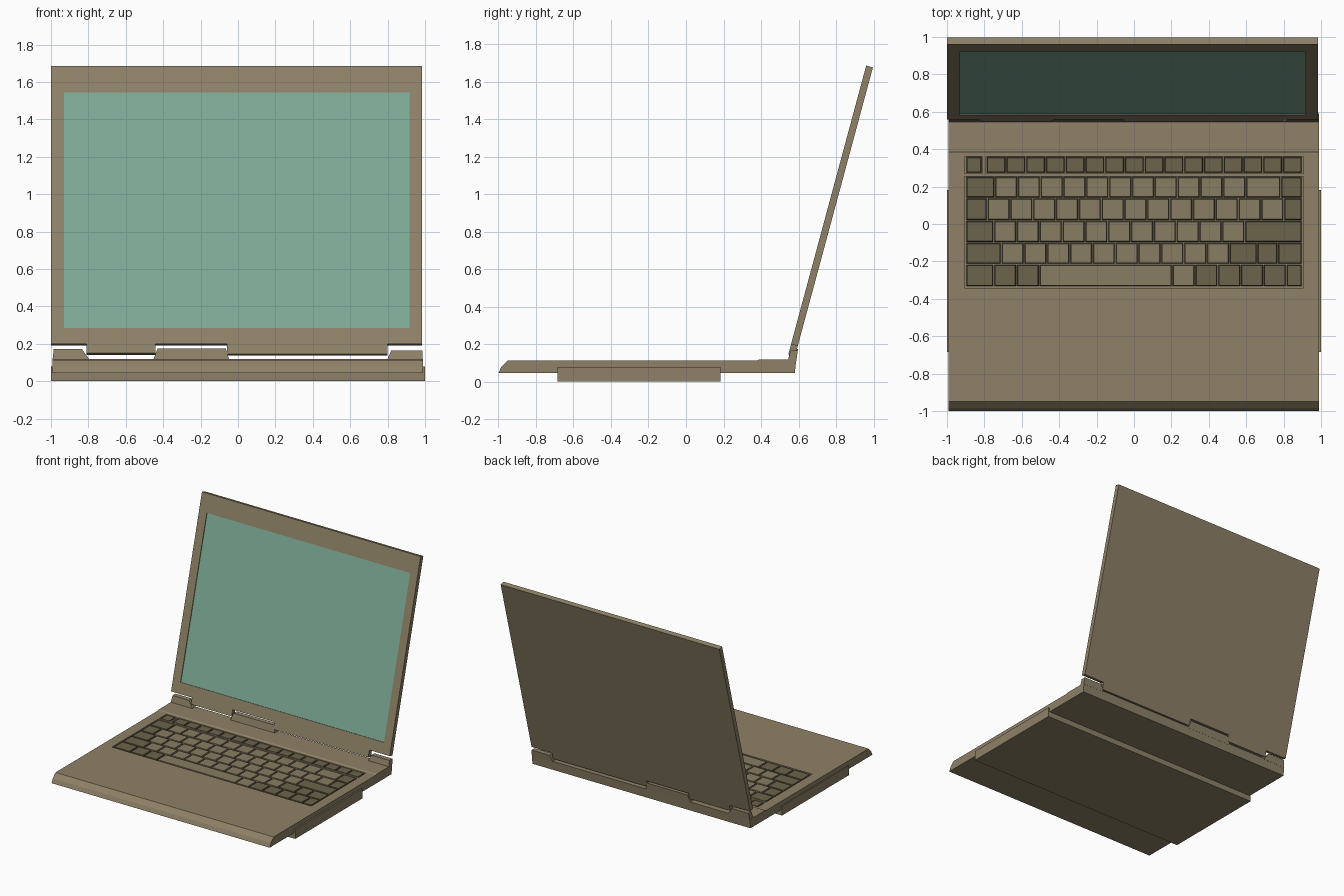
import bpy, bmesh, math
from mathutils import Matrix, Vector

if "Cube" in bpy.data.objects:
    bpy.data.objects.remove(bpy.data.objects["Cube"])


def material(name, rgb):
    m = bpy.data.materials.new(name)
    m.diffuse_color = (*rgb, 1)
    m.use_nodes = True
    m.node_tree.nodes["Principled BSDF"].inputs["Base Color"].default_value = m.diffuse_color
    return m


BODY = material("body_tan", (0.27, 0.22, 0.135))
KEY_LIGHT = material("key_light", (0.25, 0.205, 0.125))
KEY_DARK = material("key_dark", (0.15, 0.125, 0.07))
SCREEN = material("screen_green", (0.21, 0.41, 0.31))


def finish(name, bm, mat):
    bmesh.ops.recalc_face_normals(bm, faces=bm.faces)
    me = bpy.data.meshes.new(name)
    bm.to_mesh(me)
    bm.free()
    me.materials.append(mat)
    ob = bpy.data.objects.new(name, me)
    bpy.context.collection.objects.link(ob)
    return ob


def prism(name, pts, axis, a, b, mat):
    """Extrude a 2D outline from a to b: (y, z) along x, or (x, z) along y."""
    bm = bmesh.new()
    place = (lambda p: (a, *p)) if axis == "x" else (lambda p: (p[0], a, p[1]))
    face = bm.faces.new([bm.verts.new(place(p)) for p in pts])
    ext = bmesh.ops.extrude_face_region(bm, geom=[face])["geom"]
    move = Vector((b - a, 0, 0) if axis == "x" else (0, b - a, 0))
    bmesh.ops.translate(bm, vec=move,
                        verts=[g for g in ext if isinstance(g, bmesh.types.BMVert)])
    return finish(name, bm, mat)


def add_box(bm, x0, x1, y0, y1, z0, z1, taper=0.0):
    r = bmesh.ops.create_cube(bm, size=1)
    for v in r["verts"]:
        t = taper if v.co.z > 0 else 0
        v.co = ((x1 - t if v.co.x > 0 else x0 + t),
                (y1 - t if v.co.y > 0 else y0 + t),
                (z1 if v.co.z > 0 else z0))


def box(name, *dims, mat=BODY):
    bm = bmesh.new()
    add_box(bm, *dims)
    return finish(name, bm, mat)


def cut(target, *dims):
    cutter = box("cutter", *dims)
    cutter.hide_render = True
    mod = target.modifiers.new("recess", "BOOLEAN")
    mod.operation, mod.solver, mod.object = "DIFFERENCE", "EXACT", cutter
    bpy.context.view_layer.objects.active = target
    bpy.ops.object.modifier_apply(modifier=mod.name)
    bpy.data.objects.remove(cutter)


# Base shell with chamfered front edge and recessed key wells
base = prism("base", [(-1, 0.045), (-0.985, 0.078), (-0.95, 0.114), (0.38, 0.114),
                      (0.39, 0.119), (0.588, 0.119), (0.58, 0.045)],
             "x", -0.992, 0.988, BODY)
for well in [(-0.905, -0.81, 0.27, 0.362), (-0.795, 0.905, 0.27, 0.362),
             (-0.905, 0.905, -0.343, 0.255)]:
    cut(base, *well, 0.083, 0.2)

# Slab under the base
box("bottom_slab", -1, 1, -0.685, 0.183, 0, 0.078)

# Hinge blocks along the back, leaning with the lid
for name, x0, x1, x2, x3, top in [("hinge_left", -0.992, -0.79, -0.835, -0.985, 0.172),
                                  ("hinge_middle", -0.455, -0.045, -0.065, -0.43, 0.175),
                                  ("hinge_right", 0.795, 0.988, 0.985, 0.82, 0.165)]:
    hinge = prism(name, [(x0, 0.11), (x1, 0.11), (x2, top), (x3, top)],
                  "y", 0.543, 0.588, BODY)
    for v in hinge.data.vertices:
        if v.co.z > 0.12:
            v.co.y += 0.014 if v.co.y < 0.56 else 0.008

# Keyboard rows: y range, start x, key widths, dark keys at left and right ends
K = 0.122
rows = [
    (0.274, 0.358, -0.90, [0.087], 1, 0),
    (0.274, 0.358, -0.79, [0.1056] * 16, 16, 0),
    (0.142, 0.251, -0.90, [0.155] + [K] * 11 + [0.188, 0.115], 1, 1),
    (0.022, 0.136, -0.90, [0.115] + [K] * 13 + [0.099], 1, 1),
    (-0.096, 0.016, -0.90, [0.15] + [K] * 11 + [0.308], 1, 1),
    (-0.212, -0.102, -0.90, [0.19] + [K] * 10 + [0.148, 0.11, 0.132], 1, 3),
    (-0.332, -0.218, -0.90, [0.15, K, K, 0.71] + [K] * 5 + [0.086], 3, 5),
]
light, dark = bmesh.new(), bmesh.new()
for y0, y1, x, widths, nl, nr in rows:
    for i, w in enumerate(widths):
        is_dark = i < nl or i >= len(widths) - nr
        add_box(dark if is_dark else light,
                x + 0.003, x + w - 0.003, y0, y1, 0.082, 0.113, 0.004)
        x += w
finish("letter_keys", light, KEY_LIGHT)
finish("function_keys", dark, KEY_DARK)

# Lid: notched outline built upright, screen recess cut, then tilted back
lid = prism("lid", [(-1, 0), (-0.81, 0), (-0.81, -0.052), (-0.44, -0.052), (-0.44, 0),
                    (-0.06, 0), (-0.06, -0.056), (0.80, -0.056), (0.80, 0),
                    (0.985, 0), (0.985, 1.538), (-1, 1.538)], "y", 0, 0.037, BODY)
cut(lid, -0.93, 0.917, -0.1, 0.008, 0.088, 1.393)
screen = box("screen", -0.93, 0.917, 0.006, 0.012, 0.088, 1.393, mat=SCREEN)
tilt = Matrix.Translation((0, 0.56, 0.2)) @ Matrix.Rotation(math.radians(-15.1), 4, "X")
for part in (lid, screen):
    part.data.transform(tilt)
